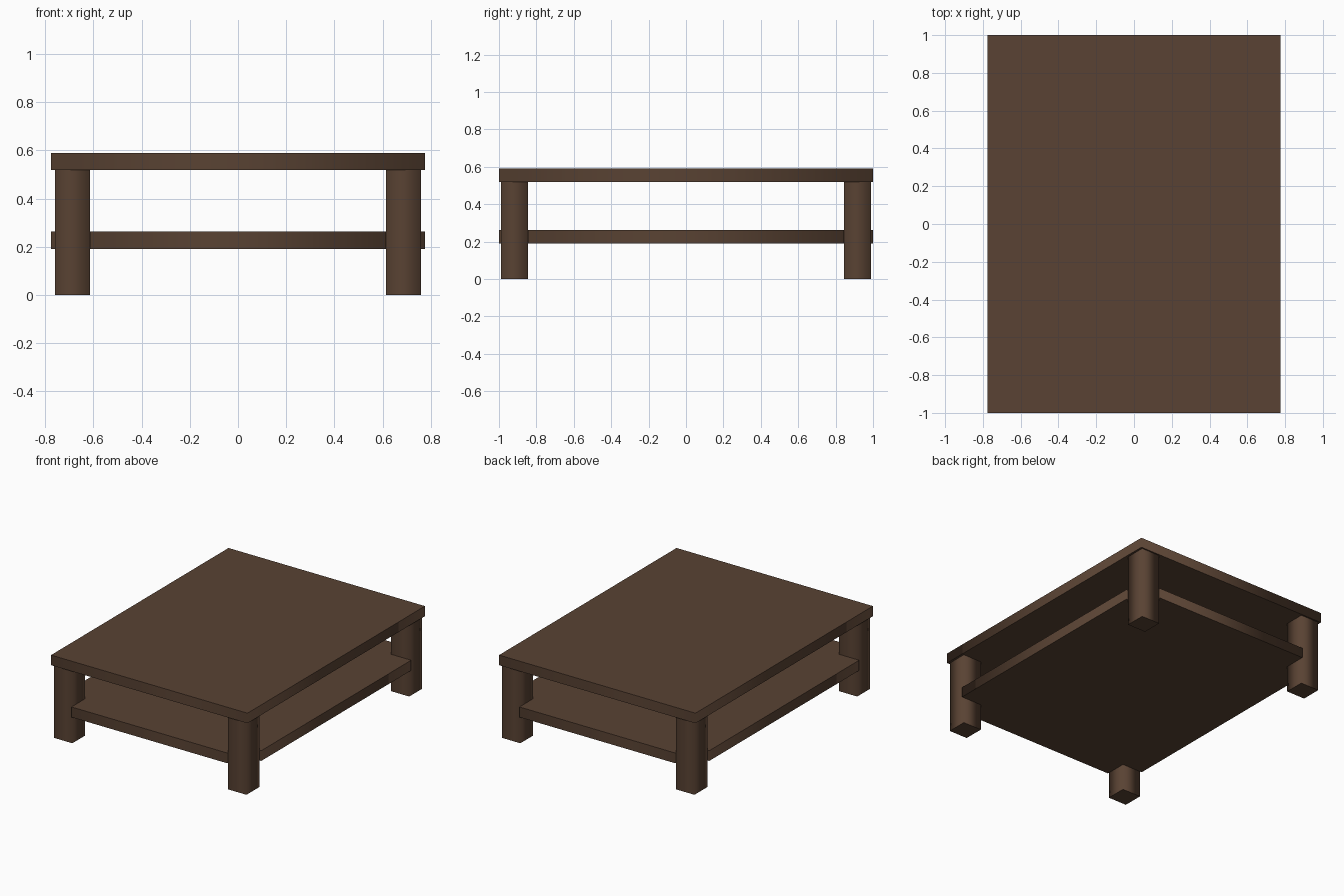
import bpy, bmesh

if "Cube" in bpy.data.objects:
    bpy.data.objects.remove(bpy.data.objects["Cube"])

wood = bpy.data.materials.new("dark_brown_wood")
wood.diffuse_color = (0.1, 0.055, 0.033, 1)
wood.use_nodes = True
wood.node_tree.nodes["Principled BSDF"].inputs["Base Color"].default_value = wood.diffuse_color

HX, HY = 0.775, 1.0            # half size of the table top
LX0, LX1 = 0.614, 0.76         # leg inner / outer x
LY0, LY1 = 0.845, 0.99         # leg inner / outer y


def prism(name, outline, z0, z1):
    """Extrude an outline upwards; sides shade smoothly, rims stay sharp."""
    bm = bmesh.new()
    base = bm.faces.new([bm.verts.new((x, y, z0)) for x, y in outline])
    top = bmesh.ops.extrude_face_region(bm, geom=[base], use_keep_orig=True)["geom"]
    bmesh.ops.translate(bm, vec=(0, 0, z1 - z0),
                        verts=[v for v in top if isinstance(v, bmesh.types.BMVert)])
    bmesh.ops.recalc_face_normals(bm, faces=bm.faces)
    for f in bm.faces:
        f.smooth = abs(f.normal.z) < 0.5
    for e in bm.edges:
        e.smooth = abs(e.verts[0].co.z - e.verts[1].co.z) > 1e-4
    mesh = bpy.data.meshes.new(name)
    bm.to_mesh(mesh)
    bm.free()
    mesh.materials.append(wood)
    obj = bpy.data.objects.new(name, mesh)
    bpy.context.collection.objects.link(obj)
    return obj


def rect(x0, x1, y0, y1):
    return [(x0, y0), (x1, y0), (x1, y1), (x0, y1)]


# Table top
prism("table_top", rect(-HX, HX, -HY, HY), 0.518, 0.59)

# Lower shelf, with its corners notched around the legs
corner = [(HX, LY0), (LX0, LY0), (LX0, HY)]
outline = (corner
           + [(-x, y) for x, y in reversed(corner)]
           + [(-x, -y) for x, y in corner]
           + [(x, -y) for x, y in reversed(corner)])
prism("lower_shelf", outline, 0.19, 0.263)

# Four square legs
for sx, side in ((-1, "left"), (1, "right")):
    for sy, end in ((-1, "front"), (1, "back")):
        xs = sorted((sx * LX0, sx * LX1))
        ys = sorted((sy * LY0, sy * LY1))
        prism(f"{end}_{side}_leg", rect(*xs, *ys), 0.0, 0.518)
